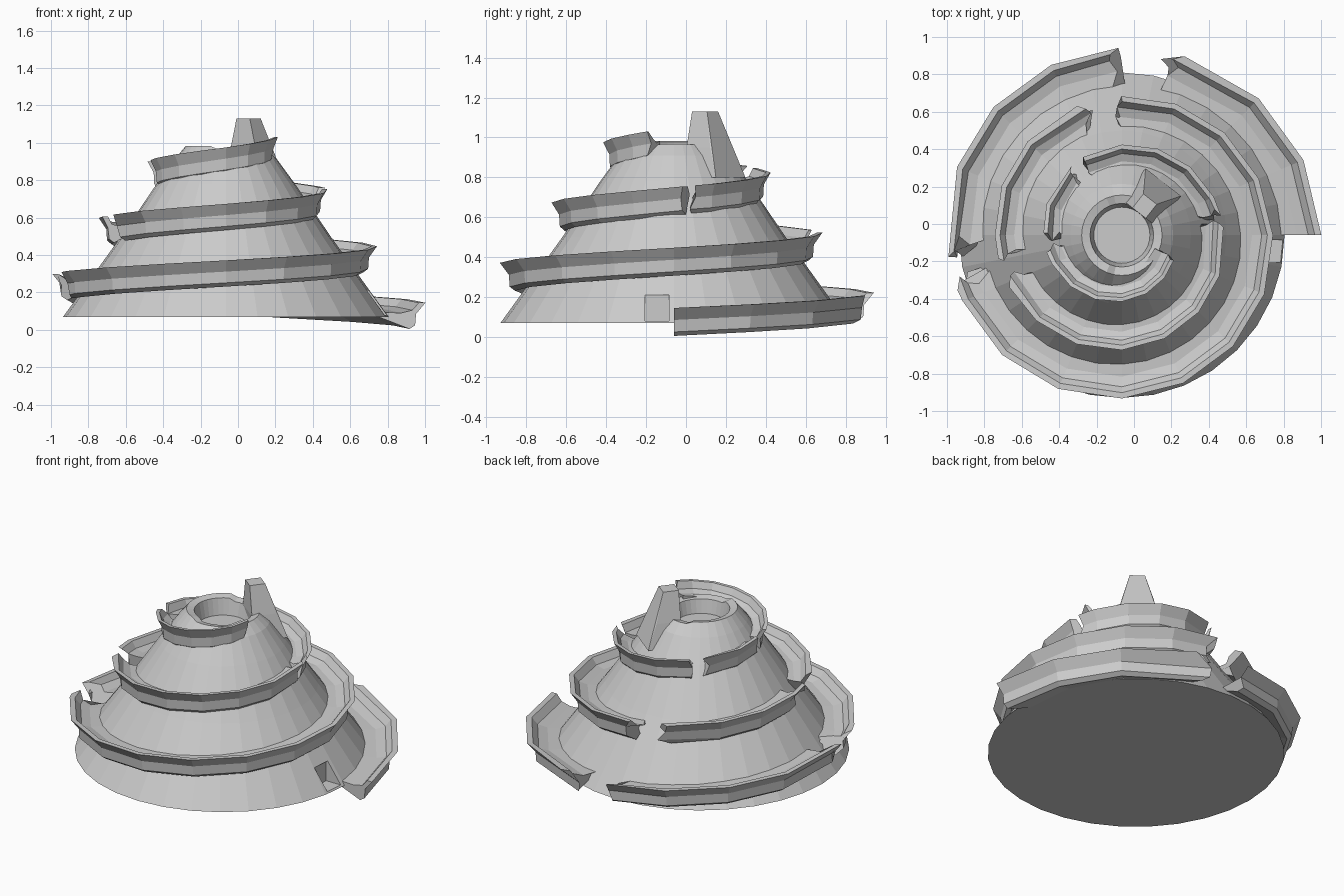
import bpy, bmesh, math, random
from math import radians, cos, sin

if "Cube" in bpy.data.objects:
    bpy.data.objects.remove(bpy.data.objects["Cube"])
random.seed(4)
CX, CY = -0.065, -0.06   # axis of the mountain


def make(name, bm):
    bmesh.ops.recalc_face_normals(bm, faces=bm.faces)
    me = bpy.data.meshes.new(name)
    bm.to_mesh(me)
    bm.free()
    ob = bpy.data.objects.new(name, me)
    bpy.context.collection.objects.link(ob)
    return ob


def polar(r, a, z):
    return (CX + r * cos(a), CY + r * sin(a), z)


def loft(bm, rings, close_rings=True):
    vs = [[bm.verts.new(p) for p in ring] for ring in rings]
    n = len(vs[0])
    for a, b in zip(vs, vs[1:]):
        for i in range(n):
            j = (i + 1) % n
            bm.faces.new((a[i], a[j], b[j], b[i]))
    bm.faces.new(vs[0])
    bm.faces.new(vs[-1])


# mountain cone with a crater
SLOPE = [(0.87, 0.07), (0.56, 0.5), (0.37, 0.78), (0.275, 0.91), (0.215, 0.965),
         (0.17, 0.955), (0.15, 0.87)]
N = 32


def rim_height(r, z, i):
    a = 360 * i / N
    return z + (0.018 if 0.16 < r < 0.25 and 110 < a < 250 else 0)


bm = bmesh.new()
loft(bm, [[polar(r, 2 * math.pi * i / N, rim_height(r, z, i)) for i in range(N)]
          for r, z in SLOPE])
cone = make("mountain", bm)

# cave notch cut in the foot of the slope
bm = bmesh.new()
bmesh.ops.create_cube(bm, size=1)
for v in bm.verts:
    v.co = (0.80 + 0.22 * v.co.x, -0.145 + 0.12 * v.co.y, 0.145 + 0.13 * v.co.z)
cutter = make("cave_cutter", bm)
cutter.hide_render = True
cutter.hide_viewport = True
cut = cone.modifiers.new("cave", 'BOOLEAN')
cut.operation = 'DIFFERENCE'
cut.solver = 'EXACT'
cut.object = cutter


# spiral road with a flared kerb
def cone_radius(z):
    for (r0, z0), (r1, z1) in zip(SLOPE[:4], SLOPE[1:5]):
        if z <= z1:
            return r0 + (r1 - r0) * (z - z0) / (z1 - z0)
    return SLOPE[4][0]


KERB = [(-0.13, 0.085), (-0.07, 0.10), (-0.035, 0.14), (0, 0.14),
        (-0.05, 0.08), (-0.055, 0.02), (-0.085, 0.0)]


def section(deg, ragged=0):
    k = deg / 90
    R, z0, s = 1.067 - 0.0647 * k, 0.005 + 0.0755 * k, 1 - 0.035 * k
    inner = min(max(cone_radius(z0 + 0.09) - 0.03, 0.19), R - 0.14 * s)
    pts = [(inner, 0.09)] + [(R + dr * s, dz) for dr, dz in KERB] + [(inner, 0.062)]
    return [polar(r, radians(deg + random.uniform(-ragged, ragged)), z0 + dz) for r, dz in pts]


PIECES = [(0, 74), (91, 184), (195, 450), (467, 549), (562, 726),
          (733, 835), (849, 901), (909, 1055)]
for n, (a0, a1) in enumerate(PIECES):
    mids = [22.5 * i for i in range(50) if a0 + 7 < 22.5 * i < a1 - 7]
    bm = bmesh.new()
    loft(bm, [section(a0, 4 if n else 0)] + [section(a) for a in mids] + [section(a1, 4)])
    make("road_piece_%d" % (n + 1), bm)

# rock spike on the crater rim
bm = bmesh.new()
DIR = radians(52)
for z, r0, r1, w in ((1.13, 0.15, 0.245, 0.045), (0.95, 0.15, 0.30, 0.09), (0.80, 0.17, 0.36, 0.12)):
    for r in (r0, r1):
        for t in (-w, w):
            bm.verts.new((CX + r * cos(DIR) - t * sin(DIR), CY + r * sin(DIR) + t * cos(DIR), z))
bmesh.ops.convex_hull(bm, input=bm.verts)
make("rim_spike", bm)
